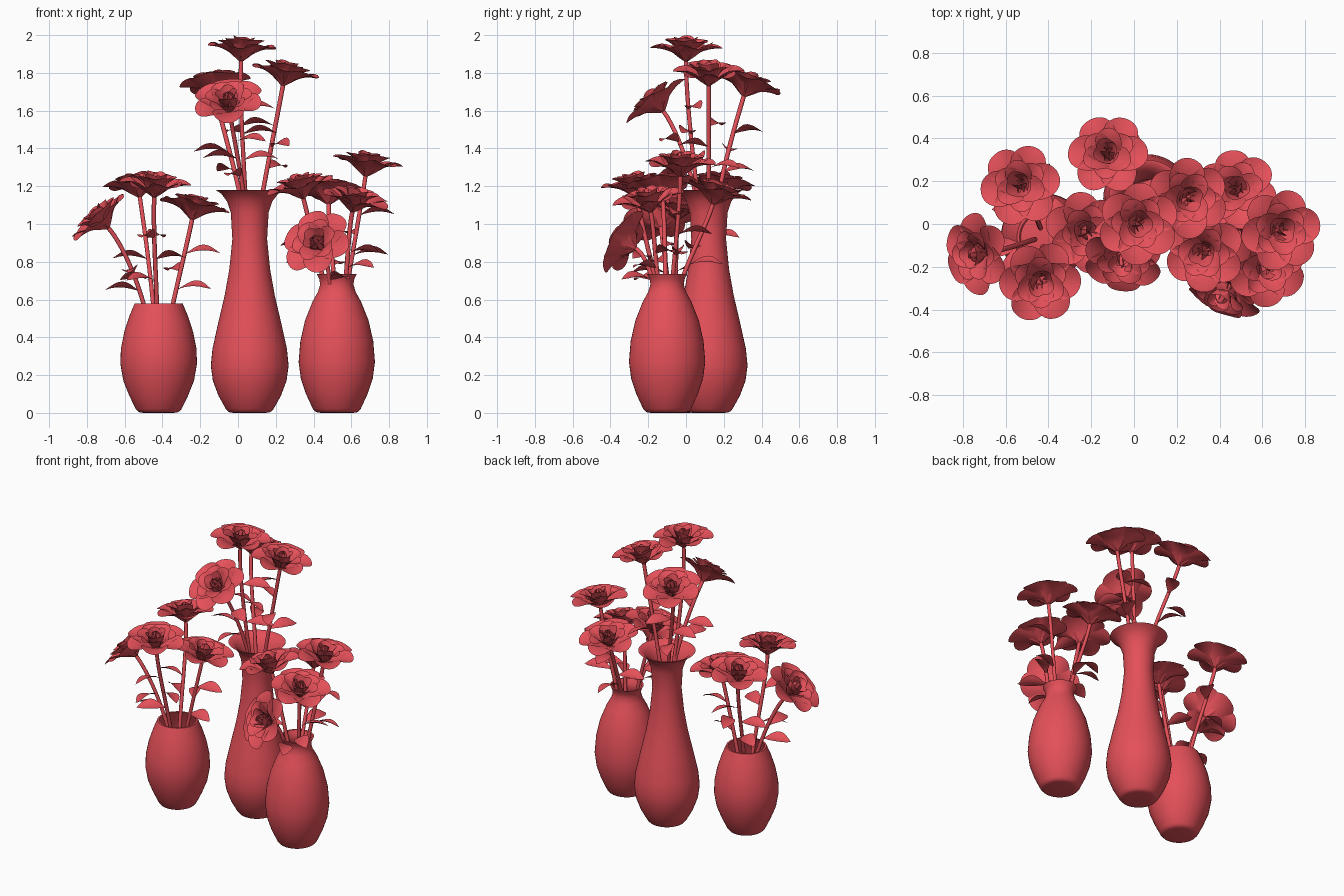
import bpy, bmesh, random
from math import pi, sin, cos, radians, sqrt
from mathutils import Vector, Matrix
from mathutils.geometry import interpolate_bezier

random.seed(4)
cube = bpy.data.objects.get("Cube")
if cube:
    bpy.data.objects.remove(cube)

red = bpy.data.materials.new("coral_red")
red.use_nodes = True
red.diffuse_color = (0.78, 0.08, 0.1, 1)
red.node_tree.nodes["Principled BSDF"].inputs["Base Color"].default_value = red.diffuse_color


def mesh_from(bm, name):
    for f in bm.faces:
        f.smooth = True
    me = bpy.data.meshes.new(name)
    bm.to_mesh(me)
    bm.free()
    me.materials.append(red)
    return me


def place(name, me, matrix=Matrix()):
    ob = bpy.data.objects.new(name, me)
    ob.matrix_world = matrix
    bpy.context.collection.objects.link(ob)
    return ob


def blade(bm, length, width, outline, pitch0, pitch1, cup, turn, rows=11, cols=6):
    """Thin curved petal or leaf growing along +x, then turned about z."""
    spin = Matrix.Rotation(turn, 3, 'Z')
    r, z, last, grid = 0.006, 0.0, 0.0, []
    for i in range(rows + 1):
        u = sin(pi / 2 * i / rows)  # rows crowd towards the rounded tip
        a = radians(pitch0 + (pitch1 - pitch0) * u)
        r += cos(a) * length * (u - last)
        z += sin(a) * length * (u - last)
        last = u
        w = width * outline(u)
        line = []
        for j in range(cols + 1):
            y = w * (2 * j / cols - 1)
            lift = cup * y * y / width
            p = Vector((r - sin(a) * lift, y, z + cos(a) * lift))
            line.append(bm.verts.new(spin @ p))
        grid.append(line)
    for low, high in zip(grid, grid[1:]):
        for j in range(cols):
            bm.faces.new((low[j], low[j + 1], high[j + 1], high[j]))


def petal_outline(u):
    if u < 0.6:
        return 0.12 + 0.88 * sin(pi / 2 * u / 0.6)
    return max(0.02, sqrt(max(0, 1 - ((u - 0.6) / 0.4) ** 2)))


def leaf_outline(u):
    return max(0.03, sin(pi * u ** 1.1)) if u > 0.1 else 0.08


# Shared blossom: rings of cupped petals, closing to a bud
bm = bmesh.new()
rings = [(6, 0.205, 0.086, 52, 2, 0.3), (6, 0.165, 0.064, 70, 20, 0.4),
         (4, 0.142, 0.05, 76, 62, 0.5), (3, 0.13, 0.036, 72, 100, 0.5)]
for k, (count, length, width, low_pitch, high_pitch, cup) in enumerate(rings):
    for i in range(count):
        turn = 2 * pi * i / count + 0.5 * k
        wobble = random.uniform(-5, 5)
        blade(bm, length, width, petal_outline, low_pitch + wobble, high_pitch + wobble, cup, turn)
blossom = mesh_from(bm, "blossom")

# Shared leaf: pointed and arching
bm = bmesh.new()
blade(bm, 0.19, 0.046, leaf_outline, 30, -22, 0.3, 0, cols=4)
leaf_mesh = mesh_from(bm, "leaf")


def select_only(ob):
    bpy.ops.object.select_all(action='DESELECT')
    bpy.context.view_layer.objects.active = ob
    ob.select_set(True)


def vase(name, x, y, profile):
    """Lathe a vase with a rounded foot and an inner wall; return its mouth centre."""
    wall, foot = 0.012, profile[0][0]
    inner = [(r - wall, z) for r, z in reversed(profile[1:])]
    rounded = [(0, 0), (foot - 0.03, 0), (foot - 0.01, 0.003)]
    points = rounded + profile + inner + [(0, 0.04)]
    bm = bmesh.new()
    verts = [bm.verts.new((r, 0, z)) for r, z in points]
    edges = [bm.edges.new(pair) for pair in zip(verts, verts[1:])]
    bmesh.ops.spin(bm, geom=verts + edges, axis=(0, 0, 1), cent=(0, 0, 0),
                   angle=2 * pi, steps=48, use_merge=True)
    bmesh.ops.remove_doubles(bm, verts=bm.verts, dist=0.0005)
    bmesh.ops.recalc_face_normals(bm, faces=bm.faces)
    select_only(place(name, mesh_from(bm, name), Matrix.Translation((x, y, 0))))
    bpy.ops.object.shade_smooth_by_angle(angle=radians(50))
    return Vector((x, y, profile[-1][1]))


def flower(name, mouth, center, axis, leaf_turns):
    axis = Vector(axis).normalized()
    base = Vector(center) - axis * 0.068
    spin = Matrix.Rotation(random.uniform(0, 2 * pi), 4, 'Z')
    tilt = Vector((0, 0, 1)).rotation_difference(axis).to_matrix().to_4x4()
    place(name + "_blossom", blossom, Matrix.Translation(base) @ tilt @ spin)

    # Stem: leaves the neck nearly upright and bends into the blossom axis
    out = (base - mouth).to_2d().normalized().to_3d()
    root = mouth + out * 0.045 - Vector((0, 0, 0.15))
    reach = (base - root).length / 3
    root_handle = root + Vector((0, 0, reach)) + out * 0.04
    base_handle = base - axis * reach * 0.7
    curve = bpy.data.curves.new(name + "_stem", 'CURVE')
    curve.dimensions = '3D'
    curve.bevel_depth, curve.bevel_resolution, curve.resolution_u = 0.012, 2, 12
    curve.materials.append(red)
    spline = curve.splines.new('BEZIER')
    spline.bezier_points.add(1)
    start, end = spline.bezier_points
    for point in (start, end):
        point.handle_left_type = point.handle_right_type = 'FREE'
    start.co, start.handle_left, start.handle_right = root, 2 * root - root_handle, root_handle
    end.co, end.handle_left, end.handle_right = base, base_handle, 2 * base - base_handle
    select_only(place(name + "_stem", curve))
    bpy.ops.object.convert(target='MESH')

    # Leaves climb the stem at even steps, turned by degrees about z
    path = interpolate_bezier(root, root_handle, base_handle, base, 41)
    for i, turn in enumerate(leaf_turns):
        roll = Matrix.Rotation(radians(random.choice((-18, 18))), 4, 'X')
        aim = Matrix.Rotation(radians(turn), 4, 'Z')
        place(f"{name}_leaf_{i + 1}", leaf_mesh, Matrix.Translation(path[14 + 6 * i]) @ aim @ roll)


def bouquet(name, mouth, flowers):
    for i, (center, axis, leaf_turns) in enumerate(flowers):
        flower(f"{name}_flower_{i + 1}", mouth, center, axis, leaf_turns)


# Short vase and its flowers: blossom centre, facing axis, leaf directions
mouth = vase("short_vase", -0.42, -0.06, [
    (0.11, 0.008), (0.122, 0.022), (0.155, 0.09), (0.187, 0.17), (0.203, 0.26),
    (0.2, 0.34), (0.182, 0.43), (0.156, 0.51), (0.127, 0.58)])
bouquet("short", mouth, [
    ((-0.53, 0.18, 1.21), (-0.15, 0.12, 1), (150, 185, 60)),
    ((-0.73, -0.14, 1.03), (-0.65, -0.1, 0.75), (195, 265)),
    ((-0.44, -0.27, 1.21), (0.05, -0.15, 1), (215, 330, 250)),
    ((-0.23, -0.04, 1.09), (0.2, 0.08, 1), (-15, 110, 5))])

# Tall vase and its flowers
mouth = vase("tall_vase", 0.062, 0.12, [
    (0.115, 0.008), (0.127, 0.022), (0.165, 0.09), (0.195, 0.17), (0.206, 0.25),
    (0.197, 0.34), (0.166, 0.48), (0.133, 0.62), (0.108, 0.76), (0.092, 0.92),
    (0.1, 1.06), (0.12, 1.12), (0.15, 1.16), (0.18, 1.18)])
bouquet("tall", mouth, [
    ((0.02, 0, 1.93), (0.05, 0, 1), (15, -15, 20)),
    ((0.25, 0.12, 1.8), (0.18, 0, 1), (60, 300, 160)),
    ((-0.12, 0.325, 1.74), (-0.12, 0.3, 1), (120, 180, 60)),
    ((-0.05, -0.16, 1.65), (-0.1, -0.6, 0.8), (250, 190, 330))])

# Necked vase and its flowers
mouth = vase("necked_vase", 0.523, -0.1, [
    (0.115, 0.008), (0.127, 0.022), (0.163, 0.1), (0.19, 0.18), (0.202, 0.27),
    (0.193, 0.38), (0.168, 0.49), (0.128, 0.59), (0.1, 0.64), (0.088, 0.68),
    (0.093, 0.71), (0.106, 0.735)])
bouquet("necked", mouth, [
    ((0.685, -0.03, 1.32), (0.15, 0, 1), (10, 100, 350)),
    ((0.33, -0.13, 1.2), (-0.25, -0.1, 1), (200, 170)),
    ((0.48, 0.16, 1.17), (0, 0.28, 1), (80, 190)),
    ((0.62, -0.2, 1.13), (0.22, -0.2, 1), (-40, 30)),
    ((0.42, -0.32, 0.9), (-0.36, -0.8, 0.45), (-60,))])
